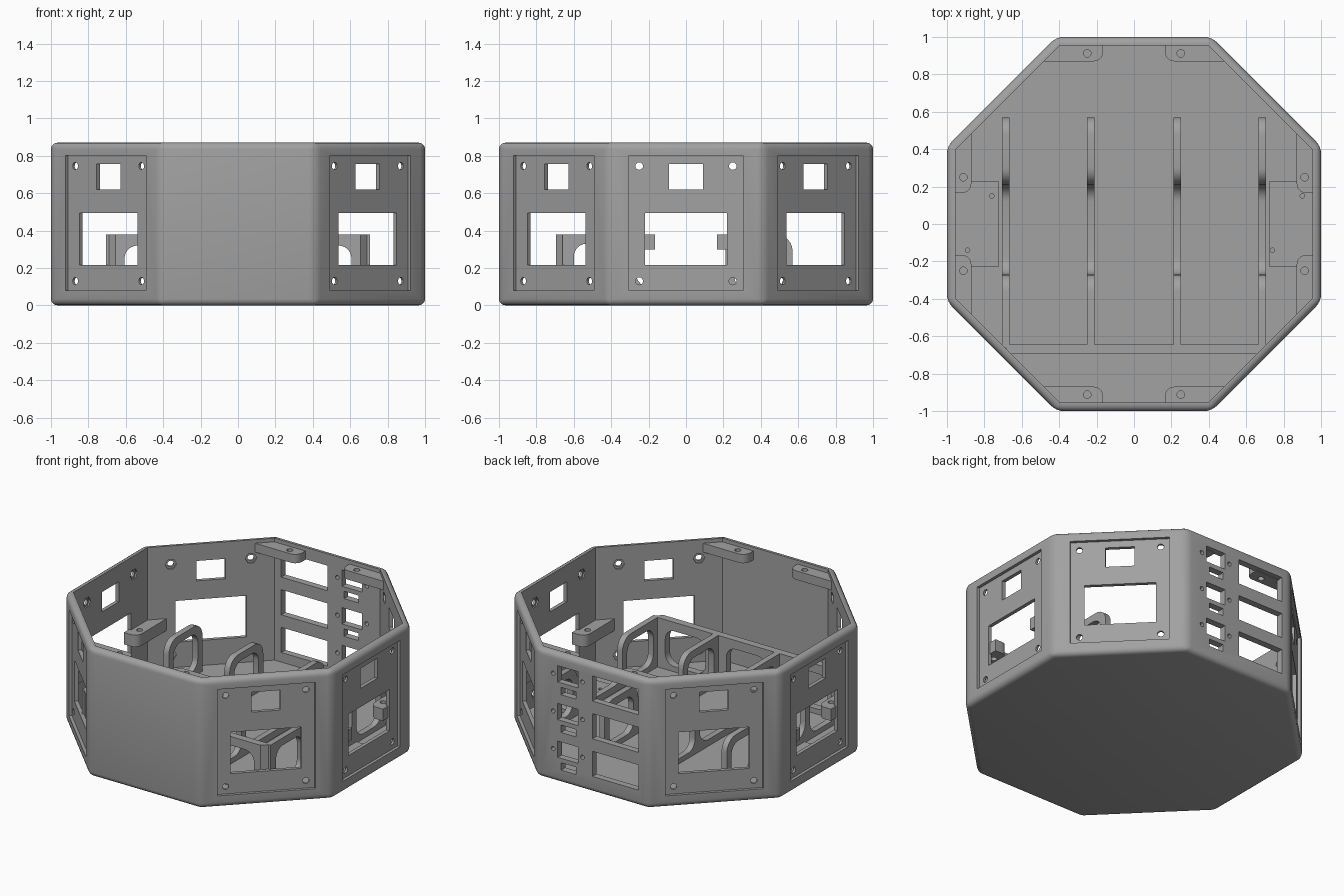
import bpy, bmesh, math
from mathutils import Matrix, Vector

if "Cube" in bpy.data.objects:
    bpy.data.objects.remove(bpy.data.objects["Cube"])

grey = bpy.data.materials.new("matte grey")
grey.use_nodes = True
GREY = (0.36, 0.36, 0.36, 1)
grey.diffuse_color = GREY
grey.node_tree.nodes["Principled BSDF"].inputs["Base Color"].default_value = GREY

WALL, FLOOR, TOP = 0.045, 0.045, 0.87
FLAT = Matrix.Identity(4)


def side(angle):
    """Frame of one wall: x along the wall, y up, z outward."""
    a = math.radians(angle)
    n, t = Vector((math.cos(a), math.sin(a), 0)), Vector((-math.sin(a), math.cos(a), 0))
    return Matrix((t, Vector((0, 0, 1)), n)).transposed().to_4x4()


def prism(bm, pts, lo, hi, frame, radius=0, corners=None):
    """Extrude a 2D outline, with chosen corners rounded, into bm."""
    part = bmesh.new()
    vs = [part.verts.new((x, y, lo)) for x, y in pts]
    part.faces.new(vs)
    if radius:
        picked = vs if corners is None else [vs[i] for i in corners]
        bmesh.ops.bevel(part, geom=picked, offset=radius, segments=6,
                        affect='VERTICES', profile=0.5)
    new = bmesh.ops.extrude_face_region(part, geom=part.faces[:])["geom"]
    bmesh.ops.translate(part, vec=(0, 0, hi - lo),
                        verts=[g for g in new if isinstance(g, bmesh.types.BMVert)])
    bmesh.ops.transform(part, matrix=frame, verts=part.verts[:])
    bmesh.ops.recalc_face_normals(part, faces=part.faces[:])
    tmp = bpy.data.meshes.new("part")
    part.to_mesh(tmp)
    part.free()
    bm.from_mesh(tmp)
    bpy.data.meshes.remove(tmp)


def rect(x0, x1, y0, y1):
    return [(x0, y0), (x1, y0), (x1, y1), (x0, y1)]


def ring(x, y, r, n=20):
    return [(x + r * math.cos(math.tau * i / n), y + r * math.sin(math.tau * i / n))
            for i in range(n)]


def octagon(apothem):
    r = apothem / math.cos(math.pi / 8)
    return [(r * math.cos(a), r * math.sin(a))
            for a in (math.pi / 8 + i * math.pi / 4 for i in range(8))]


def make(name, bm):
    mesh = bpy.data.meshes.new(name)
    bm.to_mesh(mesh)
    bm.free()
    mesh.materials.append(grey)
    ob = bpy.data.objects.new(name, mesh)
    bpy.context.collection.objects.link(ob)
    return ob


def select(ob):
    bpy.ops.object.select_all(action='DESELECT')
    ob.select_set(True)
    bpy.context.view_layer.objects.active = ob


def cut(ob, bm):
    cutter = make("cutter", bm)
    mod = ob.modifiers.new("cut", 'BOOLEAN')
    mod.operation, mod.solver, mod.object = 'DIFFERENCE', 'EXACT', cutter
    select(ob)
    bpy.ops.object.modifier_apply(modifier=mod.name)
    bpy.data.objects.remove(cutter)


def finish(ob):
    select(ob)
    bpy.ops.object.shade_smooth_by_angle(angle=math.radians(30))


# Octagonal shell with rounded outer edges
bm = bmesh.new()
prism(bm, octagon(1), 0, TOP, FLAT)
bmesh.ops.bevel(bm, geom=bm.edges[:], offset=0.035, segments=4, affect='EDGES', profile=0.5)
shell = make("octagonal_shell", bm)
bm = bmesh.new()
prism(bm, octagon(1 - WALL), FLOOR, 1, FLAT)
cut(shell, bm)

# Recessed panels on six walls, with nut pockets behind the screw holes
panels = [side(a) for a in (-45, 0, 45, 135, 180, 225)]
screws = [(x, z) for x in (-0.25, 0.25) for z in (0.13, 0.745)]
bm = bmesh.new()
for f in panels:
    prism(bm, rect(-0.305, 0.305, 0.08, 0.80), 0.98, 1.1, f)
    for x, z in screws:
        prism(bm, ring(x, z, 0.036, 6), 0.9, 0.965, f)
cut(shell, bm)

# Windows, screw holes and the rear connector openings
bm = bmesh.new()
for f in panels:
    prism(bm, rect(-0.09, 0.09, 0.62, 0.755), 0.9, 1.1, f)
    prism(bm, rect(-0.22, 0.22, 0.215, 0.495), 0.9, 1.1, f)
    for x, z in screws:
        prism(bm, ring(x, z, 0.02), 0.9, 1.1, f)
rear = side(90)
for i in range(3):
    z = 0.79 - 0.255 * i
    prism(bm, rect(0, 0.345, z - 0.17, z), 0.9, 1.1, rear)
    prism(bm, rect(-0.26, -0.11, z - 0.11, z), 0.9, 1.1, rear)
    prism(bm, rect(-0.235, -0.125, z - 0.19, z - 0.14), 0.9, 1.1, rear)
    for x in (-0.295, -0.075):
        prism(bm, ring(x, z - 0.06, 0.014), 0.9, 1.1, rear)
cut(shell, bm)
finish(shell)

# Screw tabs: at the rim front and back, halfway up on the sides
tabs, holes = bmesh.new(), bmesh.new()
outline = [(0.165, 0.97), (0.165, 0.87), (0.5, 0.87), (0.42, 0.97)]
for turn, lo, hi in ((0, 0.785, 0.845), (90, 0.30, 0.38), (180, 0.785, 0.845), (270, 0.30, 0.38)):
    for s in (1, -1):
        f = Matrix.Rotation(math.radians(turn), 4, 'Z')
        prism(tabs, [(s * x, y) for x, y in outline], lo, hi, f, 0.05, [1])
        prism(holes, ring(s * 0.25, 0.912, 0.02), lo - 0.1, hi + 0.1, f)
tab_ob = make("screw_tabs", tabs)
cut(tab_ob, holes)
finish(tab_ob)

# Tray dividers: two arched loops joined by a low rail
loops = [(-0.66, 0.03), (-0.66, 0.38), (-0.27, 0.38), (-0.27, 0.09),
         (0.21, 0.09), (0.21, 0.38), (0.57, 0.38), (0.57, 0.03)]
for i, x in enumerate((-0.685, -0.23, 0.23, 0.685)):
    bm, hole = bmesh.new(), bmesh.new()
    prism(bm, loops, x - 0.02, x + 0.02, side(0), 0.09, [2, 3, 4, 5, 6])
    for y0, y1 in ((-0.60, -0.32), (0.26, 0.52)):
        prism(hole, rect(y0, y1, 0.08, 0.33), x - 0.1, x + 0.1, side(0), 0.07)
    divider = make(f"tray_divider_{i + 1}", bm)
    cut(divider, hole)
    finish(divider)

# Tray front wall with chamfered ends and three rounded openings
bm, hole = bmesh.new(), bmesh.new()
prism(bm, [(-0.705, -0.645), (-0.655, -0.695), (0.655, -0.695), (0.705, -0.645)],
      0.03, 0.38, FLAT)
for x in (-0.457, 0, 0.457):
    prism(hole, rect(x - 0.15, x + 0.15, 0.08, 0.32), 0.5, 0.8, side(-90), 0.07)
front_wall = make("tray_front_wall", bm)
cut(front_wall, hole)
finish(front_wall)

# Low mounting pads beside the tray
for name, s in (("left_mounting_pad", 1), ("right_mounting_pad", -1)):
    bm, hole = bmesh.new(), bmesh.new()
    x0, x1 = sorted((s * 0.725, s * 0.97))
    prism(bm, rect(x0, x1, -0.23, 0.23), 0.03, 0.07, FLAT)
    for x, y in ((0.9, 0.15), (0.74, -0.14)) if s > 0 else ((-0.76, 0.15), (-0.89, -0.14)):
        prism(hole, ring(x, y, 0.012), 0.05, 0.1, FLAT)
    pad = make(name, bm)
    cut(pad, hole)
    finish(pad)
